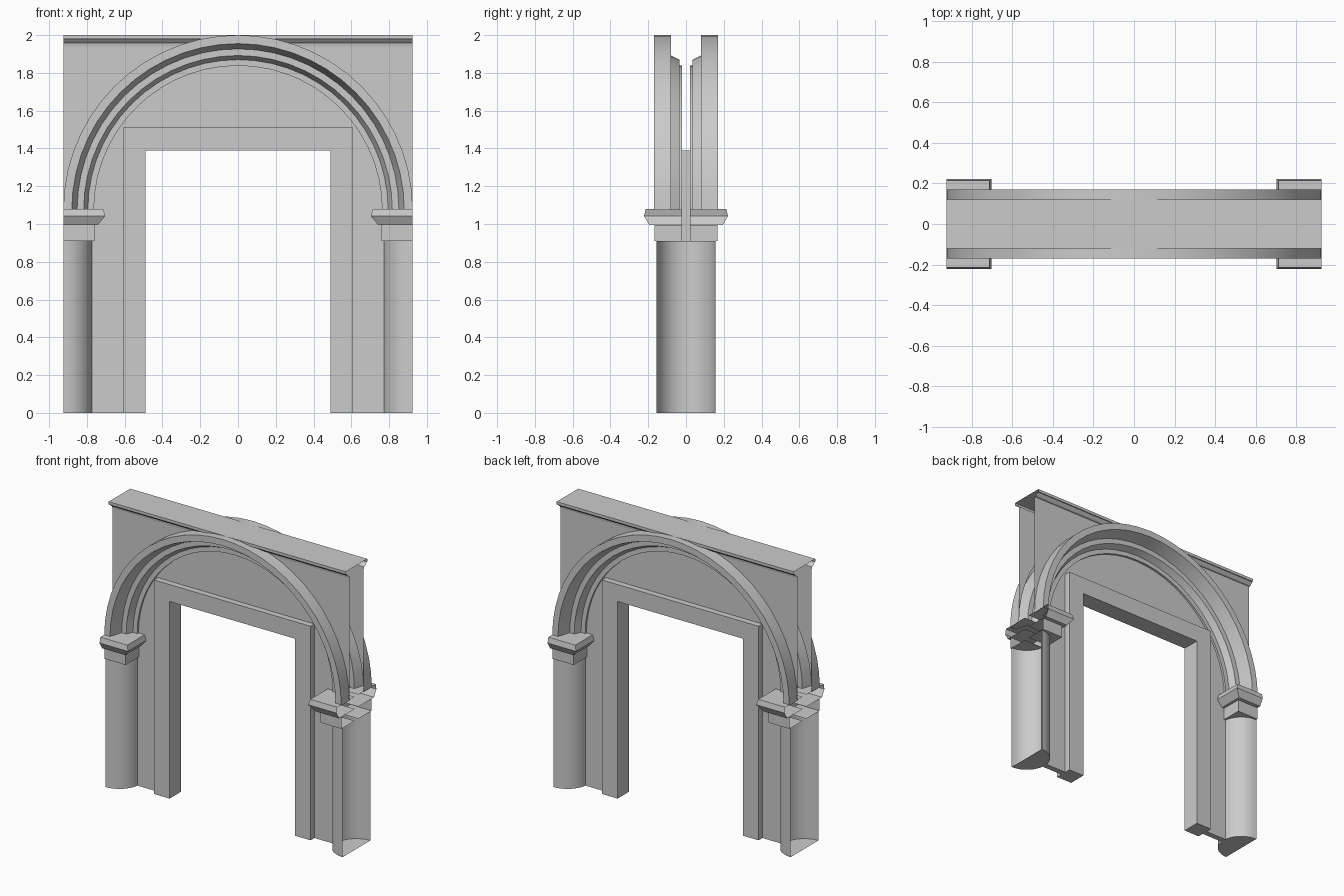
import bpy
from math import sin, cos, pi

if "Cube" in bpy.data.objects:
    bpy.data.objects.remove(bpy.data.objects["Cube"])

W = 0.925        # half width, also the outer arch radius
CZ = 1.075       # height of the arch centre
SEG = 14         # segments per quarter arch
WALL_Y = 0.02    # thin wall inside the arch
SPAN_Y = 0.08    # thicker wall outside the arch


def build(name, verts, faces, mirror_y=True, smooth=False):
    """Make the front right part and mirror it to the other sides."""
    me = bpy.data.meshes.new(name)
    me.from_pydata(verts, [], faces)
    ob = bpy.data.objects.new(name, me)
    bpy.context.collection.objects.link(ob)
    if smooth:
        bpy.ops.object.select_all(action='DESELECT')
        ob.select_set(True)
        bpy.context.view_layer.objects.active = ob
        bpy.ops.object.shade_smooth_by_angle(angle=pi / 6)
    mod = ob.modifiers.new("mirror", 'MIRROR')
    mod.use_axis = (True, mirror_y, False)
    mod.merge_threshold = 0.0005
    return ob


def loft(rows):
    """Quads between successive rows of points."""
    n = len(rows[0])
    verts = [p for row in rows for p in row]
    faces = [(r * n + i, (r + 1) * n + i, (r + 1) * n + i + 1, r * n + i + 1)
             for r in range(len(rows) - 1) for i in range(n - 1)]
    return verts, faces


angles = [i / SEG * pi / 2 for i in range(SEG + 1)]

# Stepped arch moulding: (radius, y) profile swept round a quarter circle
profile = [(W, -SPAN_Y), (W, -.17), (.88, -.17), (.852, -SPAN_Y), (.817, -SPAN_Y),
           (.795, -.035), (.763, -.035), (.763, -WALL_Y)]
build("arch_moulding", *loft([[(r * cos(a), y, CZ + r * sin(a)) for r, y in profile]
                              for a in angles]), smooth=True)

# Wall above the arch
build("spandrel_wall", *loft([[(W * cos(a), -SPAN_Y, 2.0 if a == angles[-1] else 1.955),
                               (W * cos(a), -SPAN_Y, CZ + W * sin(a))]
                              for a in angles if CZ + W * sin(a) < 1.955]))

# Cornice with flat top, open at the ends
cornice = [(-SPAN_Y, 1.94), (-.083, 1.957), (-.095, 1.96), (-.113, 1.98),
           (-.12, 1.98), (-.12, 2.0), (0, 2.0)]
build("cornice", *loft([[(x, y, z) for y, z in cornice] for x in (0, W)]))

# Thin wall inside the arch, around the door frame
outline = [(.61, 0), (.78, 0), (.78, CZ)]
outline += [(.763 * cos(a), CZ + .763 * sin(a)) for a in angles]
outline += [(0, 1.51), (.61, 1.51)]
build("inner_wall", [(x, -WALL_Y, z) for x, z in outline], [tuple(range(len(outline)))])
build("wall_base", [(.61, -WALL_Y, 0), (.61, 0, 0), (.78, 0, 0), (.78, -WALL_Y, 0)],
      [(0, 1, 2, 3)])

# Door frame: profile run up the jamb and across the head
frame = [(.61, -WALL_Y), (.61, -.063), (.49, -.063), (.49, .063), (.61, .063), (.61, WALL_Y)]
verts, faces = loft([[(o, y, 0) for o, y in frame],
                     [(o, y, o + .9) for o, y in frame],
                     [(0, y, o + .9) for o, y in frame]])
faces.append((1, 2, 3, 4))
build("door_frame", verts, faces, mirror_y=False)

# Half-round columns, open on the cut side
ring = [(W - .155 * sin(i / 8 * pi / 2), -.155 * cos(i / 8 * pi / 2)) for i in range(9)]
verts, faces = loft([[(x, y, z) for x, y in ring] for z in (0, .91)])
verts.append((W, 0, 0))
faces.append(tuple(range(9)) + (len(verts) - 1,))
build("column", verts, faces, smooth=True)


def block(name, levels):
    """Moulded block round the wall; levels are (z, inner x, y depth)."""
    rows = [[(W, -d, z), (x, -d, z), (x, -WALL_Y, z), (W, -WALL_Y, z)] for z, x, d in levels]
    verts = [p for row in rows for p in row]
    faces = [(k * 4 + i, k * 4 + 4 + i, k * 4 + 5 + i, k * 4 + 1 + i)
             for k in range(len(rows) - 1) for i in range(2)]
    t = 4 * (len(rows) - 1)
    faces += [(0, 1, 2, 3), (t + 3, t + 2, t + 1, t)]
    build(name, verts, faces)


# Column neck and capital
block("column_neck", [(.91, .76, .167), (.995, .76, .167)])
block("capital", [(.995, .742, .195), (1.042, .703, .222), (1.08, .714, .214)])
